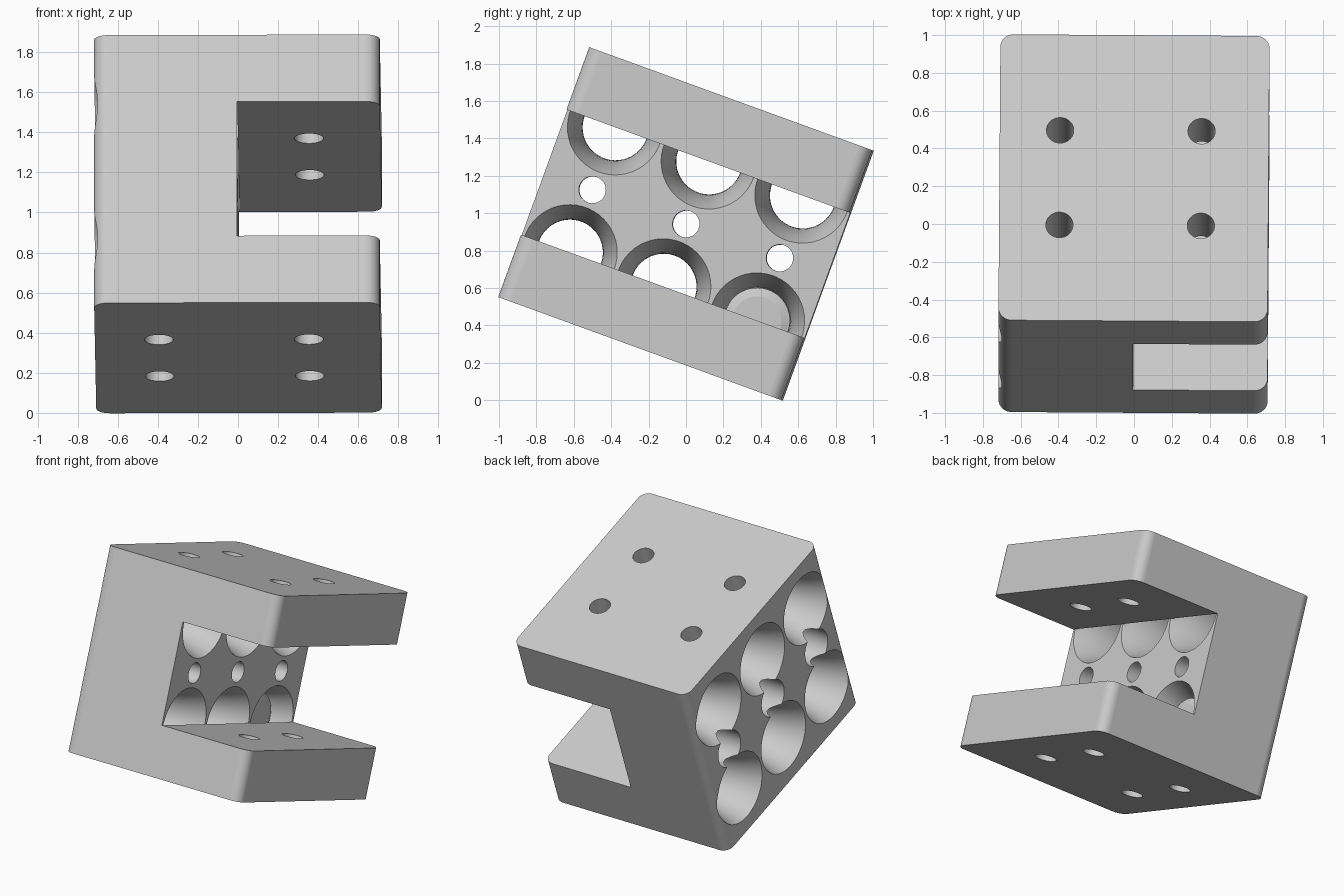
import bpy
import bmesh
from math import cos, sin, pi, radians
from mathutils import Matrix, Vector

if "Cube" in bpy.data.objects:
    bpy.data.objects.remove(bpy.data.objects["Cube"])

WIDTH, DEPTH, HEIGHT = 1.425, 1.61, 1.422
LEFT = -WIDTH / 2
SLOT = 0.356          # half height of the slot, also the row offset of the large bores
PITCH = 0.533         # spacing of the bores along the block
TILT = (Matrix.Translation((0, 0, 0.943)) @ Matrix.Rotation(radians(-20), 4, 'X')
        @ Matrix.Rotation(radians(-0.4), 4, 'Z'))

grey = bpy.data.materials.new("light_grey")
grey.use_nodes = True
grey.diffuse_color = (0.6, 0.6, 0.6, 1)
grey.node_tree.nodes["Principled BSDF"].inputs["Base Color"].default_value = grey.diffuse_color


def make_object(name, bm):
    bmesh.ops.recalc_face_normals(bm, faces=bm.faces)
    mesh = bpy.data.meshes.new(name)
    bm.to_mesh(mesh)
    bm.free()
    obj = bpy.data.objects.new(name, mesh)
    bpy.context.collection.objects.link(obj)
    return obj


def box(name, low, high, radius=0):
    """Box between two corners, optionally with rounded upright edges."""
    bm = bmesh.new()
    low, high = Vector(low), Vector(high)
    size = high - low
    bmesh.ops.create_cube(bm, size=1, matrix=Matrix.Translation((low + high) / 2)
                          @ Matrix.Diagonal((*size, 1)))
    if radius:
        upright = [e for e in bm.edges
                   if abs(e.verts[0].co.z - e.verts[1].co.z) > size.z / 2]
        bmesh.ops.bevel(bm, geom=upright, offset=radius, segments=8,
                        profile=0.5, affect='EDGES')
    return make_object(name, bm)


def lathe(name, profile, place, axis='X', sides=48):
    """Closed solid of revolution from (position, radius) pairs."""
    bm = bmesh.new()
    rings = []
    for t, r in profile:
        ring = []
        for i in range(sides):
            a = 2 * pi * (i + 0.5) / sides
            u, v = r * cos(a), r * sin(a)
            co = Vector((t, u, v) if axis == 'X' else (u, v, t))
            ring.append(bm.verts.new(co + Vector(place)))
        rings.append(ring)
    for a, b in zip(rings, rings[1:]):
        for i in range(sides):
            j = (i + 1) % sides
            bm.faces.new((a[i], a[j], b[j], b[i]))
    bm.faces.new(rings[0])
    bm.faces.new(rings[-1])
    return make_object(name, bm)


def cut(body, cutter):
    mod = body.modifiers.new("cut", 'BOOLEAN')
    mod.operation = 'DIFFERENCE'
    mod.solver = 'EXACT'
    mod.object = cutter
    graph = bpy.context.evaluated_depsgraph_get()
    result = bpy.data.meshes.new_from_object(body.evaluated_get(graph))
    body.modifiers.clear()
    body.data = result
    bpy.data.objects.remove(cutter)


def finish(obj):
    """Smooth the curved walls, keep the flat sides flat, then tilt into place."""
    mesh = obj.data
    mesh.materials.clear()
    mesh.materials.append(grey)
    mesh.shade_smooth()
    mesh.set_sharp_from_angle(angle=radians(35))
    for p in mesh.polygons:
        p.material_index = 0
        p.use_smooth = max(abs(c) for c in p.normal) < 0.9999 or p.area < 0.02
    obj.matrix_world = TILT


# Main block with rounded upright edges
body = box("clamp_block", (LEFT, -DEPTH / 2, -HEIGHT / 2),
           (-LEFT, DEPTH / 2, HEIGHT / 2), radius=0.07)

# Large waisted bores: two rows of three, through the solid wall
STEPS = 16
waisted = [(LEFT - 0.02, 0.26)]
for k in range(STEPS + 1):
    s = 2 * k / STEPS - 1
    waisted.append((LEFT / 2 * (1 - s), 0.176 + 0.079 * s * s))
waisted.append((0.002, 0.255))
for column in (-1, 0, 1):
    for row in (-1, 1):
        cut(body, lathe("bore_cutter", waisted, (0, column * PITCH, row * SLOT)))

# Small counterbored holes between the rows
stepped = [(LEFT - 0.02, 0.13), (LEFT + 0.25, 0.13), (LEFT + 0.25, 0.072), (0.1, 0.072)]
for column in (-1, 0, 1):
    cut(body, lathe("small_hole_cutter", stepped, (0, column * PITCH, 0), sides=32))

# Open slot in one side
cut(body, box("slot_cutter", (0, -2, -SLOT), (2, 2, SLOT)))

# Four upright bolt holes
for x in (-0.393, 0.356):
    for y in (-PITCH / 2, PITCH / 2):
        cut(body, lathe("bolt_cutter", [(-1, 0.072), (1, 0.072)], (x, y, 0), 'Z', 32))
finish(body)

# Plug seated in the lower rear bore
plug = lathe("bore_plug", [(-0.4, 0.178), (-0.125, 0.176), (-0.11, 0.13)],
             (0, PITCH, -SLOT))
finish(plug)
